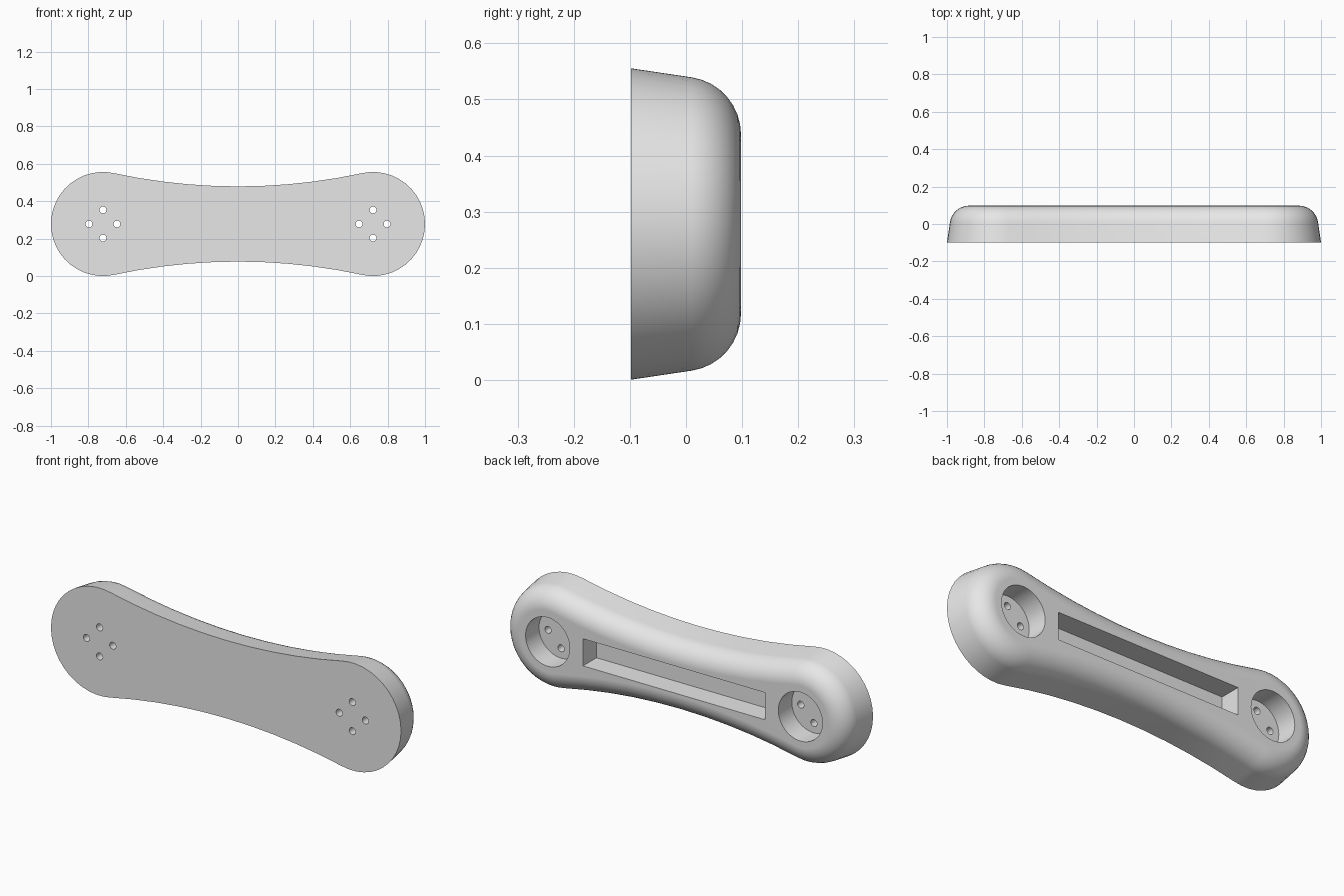
import bpy
import bmesh
from math import sin, cos, asin, pi, radians
from mathutils import Matrix, Vector

cube = bpy.data.objects.get("Cube")
if cube:
    bpy.data.objects.remove(cube, do_unlink=True)

END_X, MID_Z = 0.722, 0.278      # centres of the round ends
END_R, WAIST = 0.278, 0.201      # end radius, half height of the waist
HALF = 0.098                     # half thickness
DEPTH = 0.11                     # depth of the recesses

grey = bpy.data.materials.new("light_grey")
grey.use_nodes = True
grey.diffuse_color = (0.8, 0.8, 0.8, 1)
grey.node_tree.nodes["Principled BSDF"].inputs["Base Color"].default_value = (0.8, 0.8, 0.8, 1)

# Waist arcs tangent to the end circles
WAIST_R = (END_X ** 2 + WAIST ** 2 - END_R ** 2) / (2 * (END_R - WAIST))
TILT = asin(END_X / (WAIST_R + END_R))


def outline(inset):
    """Closed dog-bone outline, moved inward by inset."""
    pts = []
    for turn in (0, pi):
        rot = Matrix.Rotation(turn, 2)
        for i in range(25):
            a = (pi / 2 + TILT) * (i / 12 - 1)
            r = END_R - inset
            pts.append(rot @ Vector((END_X + r * cos(a), r * sin(a))))
        for i in range(1, 10):
            a = TILT * (1 - i / 5)
            r = WAIST_R + inset
            pts.append(rot @ Vector((r * sin(a), WAIST + WAIST_R - r * cos(a))))
    return pts


# Side profile: drafted wall, then a rounded back edge
draft, fillet = radians(8.4), 0.103
profile = [(-HALF, 0)]
for i in range(9):
    a = draft + (pi / 2 - draft) * i / 8
    profile.append((HALF - fillet + fillet * sin(a), 0.118 - fillet * cos(a)))

# Body lofted along the profile
bm = bmesh.new()
rings = [[bm.verts.new((p.x, y, MID_Z + p.y)) for p in outline(inset)]
         for y, inset in profile]
for low, high in zip(rings, rings[1:]):
    for i in range(len(low)):
        j = (i + 1) % len(low)
        bm.faces.new((low[i], low[j], high[j], high[i]))
bm.faces.new(rings[0])
bm.faces.new(rings[-1])
bmesh.ops.recalc_face_normals(bm, faces=bm.faces)
mesh = bpy.data.meshes.new("handle_body")
bm.to_mesh(mesh)
bm.free()
mesh.materials.append(grey)
body = bpy.data.objects.new("handle_body", mesh)
bpy.context.collection.objects.link(body)
bpy.context.view_layer.objects.active = body


def cut():
    """Subtract the active primitive from the body and remove it."""
    cutter = bpy.context.object
    cutter.hide_render = True
    cutter.data.materials.append(grey)
    bpy.context.view_layer.objects.active = body
    mod = body.modifiers.new("cut", 'BOOLEAN')
    mod.operation, mod.solver, mod.object = 'DIFFERENCE', 'EXACT', cutter
    bpy.ops.object.modifier_apply(modifier=mod.name)
    bpy.data.objects.remove(cutter, do_unlink=True)


def drill(x, z, radius, y0, y1, sides):
    bpy.ops.mesh.primitive_cylinder_add(vertices=sides, radius=radius, depth=y1 - y0,
                                        location=(x, (y0 + y1) / 2, z),
                                        rotation=(pi / 2, 0, 0))
    cut()


# Long slot in the back
floor = HALF - DEPTH
bpy.ops.mesh.primitive_cube_add(size=1, location=(0, floor + 0.1, MID_Z))
bpy.context.object.scale = (1.04, 0.2, 0.14)
bpy.context.view_layer.update()
cut()

# Round pockets, each with four screw holes through its floor
for side in (-1, 1):
    drill(side * END_X, MID_Z, 0.126, floor, 0.2, 48)
    for dx, dz in ((1, 0), (-1, 0), (0, 1), (0, -1)):
        drill(side * END_X + dx * 0.075, MID_Z + dz * 0.075, 0.018, -0.2, 0.05, 20)

# Smooth shading with crisp cut edges
bpy.ops.object.select_all(action='DESELECT')
body.select_set(True)
bpy.context.view_layer.objects.active = body
bpy.ops.object.shade_smooth_by_angle(angle=radians(30))
weighted = body.modifiers.new("even_shading", 'WEIGHTED_NORMAL')
weighted.keep_sharp = True
